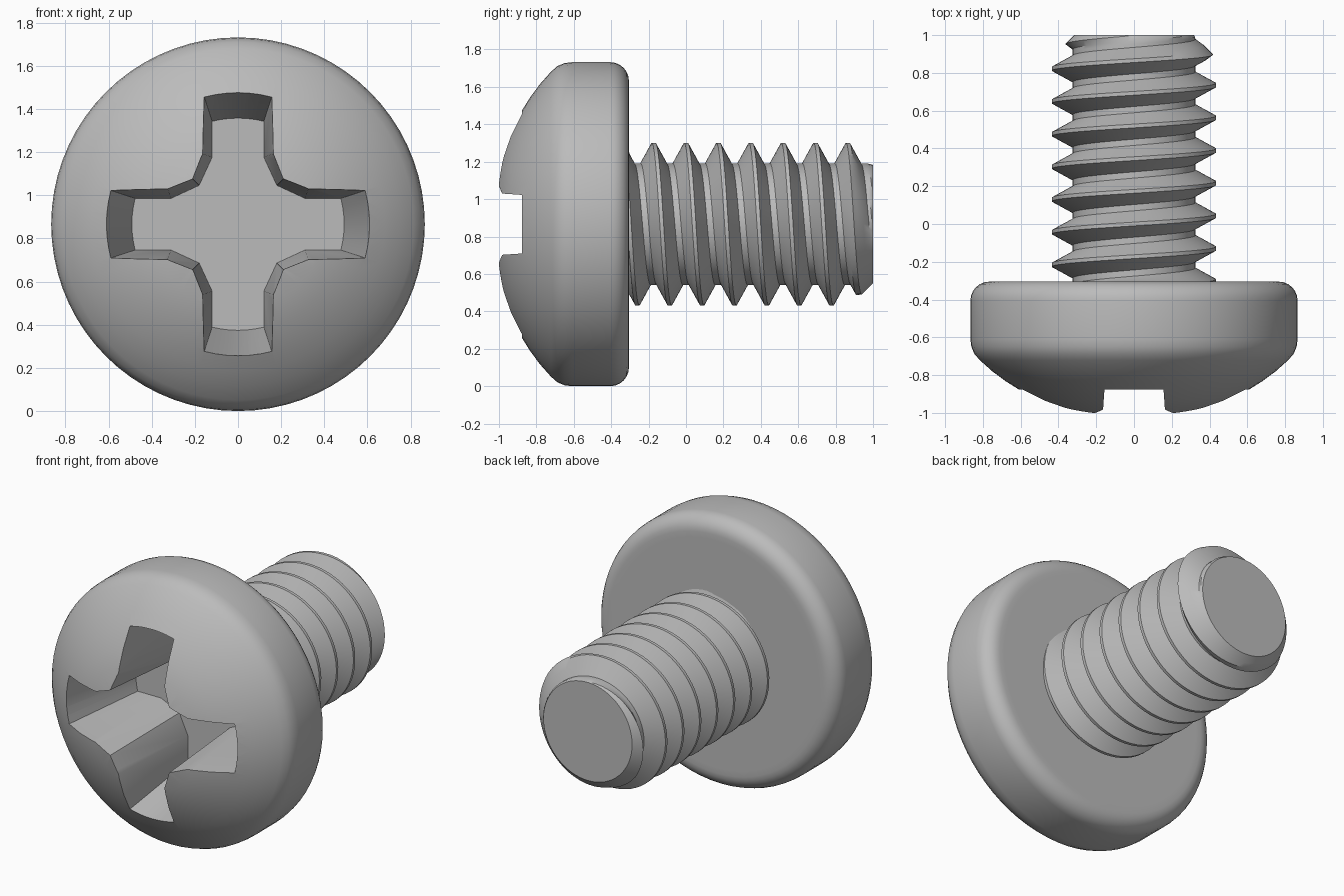
import bpy, bmesh
from math import sin, cos, pi, radians, atan2, hypot

cube = bpy.data.objects.get("Cube")
if cube:
    bpy.data.objects.remove(cube, do_unlink=True)

CENTRE = 0.866      # height of the screw axis, also the head radius
PITCH = 0.173
ROOT, CREST = 0.325, 0.435
TIP_RADIUS = 0.316

steel = bpy.data.materials.new("grey_steel")
steel.use_nodes = True
GREY = (0.5, 0.5, 0.5, 1)
steel.diffuse_color = GREY
steel.node_tree.nodes["Principled BSDF"].inputs["Base Color"].default_value = GREY


def polar(r, y, a):
    """Point around the screw axis; the angle runs from +z towards +x."""
    return (r * sin(a), y, CENTRE + r * cos(a))


def skin(name, rings, closed, caps=()):
    """Bridge successive rows of points, then cap the chosen outlines."""
    bm = bmesh.new()
    rows = [[bm.verts.new(p) for p in ring] for ring in rings]
    for a, b in zip(rows, rows[1:]):
        n = len(a)
        for i in range(n if closed else n - 1):
            j = (i + 1) % n
            bm.faces.new((a[i], a[j], b[j], b[i]))
    for cap in caps:
        bm.faces.new([bm.verts.new(p) for p in cap])
    bmesh.ops.remove_doubles(bm, verts=bm.verts, dist=1e-5)
    bmesh.ops.dissolve_degenerate(bm, edges=bm.edges, dist=1e-5)
    bmesh.ops.recalc_face_normals(bm, faces=bm.faces)
    mesh = bpy.data.meshes.new(name)
    bm.to_mesh(mesh)
    bm.free()
    mesh.materials.append(steel)
    obj = bpy.data.objects.new(name, mesh)
    bpy.context.collection.objects.link(obj)
    return obj


def activate(obj):
    bpy.ops.object.select_all(action='DESELECT')
    obj.select_set(True)
    bpy.context.view_layer.objects.active = obj


# Pan head: turned profile of (radius, y) from the dome to the flat back
profile = [(0, -1.03), (0.15, -1.023), (0.3, -1.0), (0.4, -0.973), (0.5, -0.935),
           (0.6, -0.882), (0.68, -0.832), (0.75, -0.78), (0.815, -0.722),
           (0.845, -0.688), (0.861, -0.65), (CENTRE, -0.61)]
for k in range(7):
    a = k / 6 * pi / 2
    profile.append((CENTRE - 0.1 + 0.1 * cos(a), -0.405 + 0.1 * sin(a)))
profile += [(0.73, -0.305), (0, -0.305)]
SIDES = 72
head = skin("head", [[polar(r, y, 2 * pi * i / SIDES) for i in range(SIDES)]
                     for r, y in profile], True)


# Cross recess: tapered cutter with arched arm ends and chamfered inner corners
def cross(y, tip, half_width, shoulder, corner):
    ring = []
    spread = atan2(half_width, tip)
    reach = hypot(tip, half_width)
    for quarter in range(4):
        turn = quarter * pi / 2
        for k in range(-3, 4):
            ring.append(polar(reach, y, turn + spread * k / 3))
        side = atan2(half_width, shoulder)
        r = hypot(shoulder, half_width)
        ring.append(polar(r, y, turn + side))
        ring.append(polar(corner * 2 ** 0.5, y, turn + pi / 4))
        ring.append(polar(r, y, turn + pi / 2 - side))
    return ring


floor = cross(-0.34, 0.477, 0.12, 0.31, 0.18)
mouth = cross(-1.06, 0.628, 0.169, 0.328, 0.213)
cutter = skin("recess_cutter", [floor, mouth], True, (floor, mouth))
cutter.hide_render = True
cut = head.modifiers.new("recess", 'BOOLEAN')
cut.operation = 'DIFFERENCE'
cut.solver = 'EXACT'
cut.object = cutter
activate(head)
bpy.ops.object.modifier_apply(modifier=cut.name)
bpy.data.objects.remove(cutter, do_unlink=True)

# Threaded shank: a V profile swept along a helix, with a chamfered end
STEPS, TURNS = 64, 11
MID = (ROOT + CREST) / 2
half = [(0.01, CREST), (0.04, MID), (0.07, ROOT)]
thread = [(-PITCH / 2, ROOT)] + [(-d, r) for d, r in reversed(half)] + half
thread.append((PITCH / 2, ROOT))
rows = []
for s in range(STEPS * TURNS + 1):
    row = []
    for d, r in thread:
        y = min(max(PITCH * (s / STEPS - 3) + d, -0.315), 1.0)
        row.append(polar(min(r, TIP_RADIUS + 1.0 - y), y, 2 * pi * (s % STEPS) / STEPS))
    rows.append(row)
end_cap = [polar(TIP_RADIUS, 1.0, 2 * pi * i / STEPS) for i in range(STEPS)]
shank = skin("threaded_shank", rows, False, (end_cap,))

for obj in (head, shank):
    activate(obj)
    bpy.ops.object.shade_smooth_by_angle(angle=radians(30))
